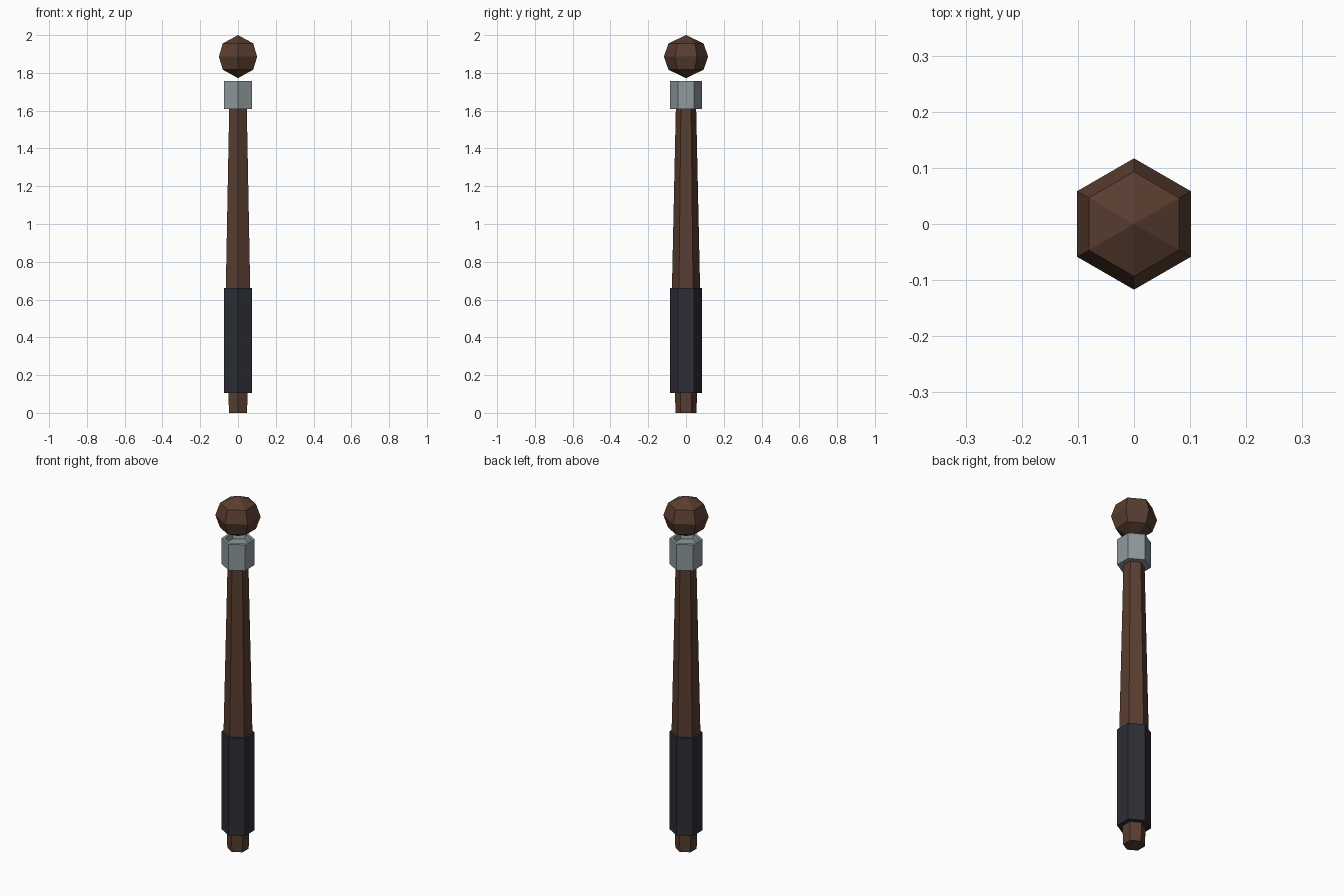
import bpy, bmesh, math

if "Cube" in bpy.data.objects:
    bpy.data.objects.remove(bpy.data.objects["Cube"])

SIDES = 6


def material(name, rgb):
    m = bpy.data.materials.new(name)
    m.diffuse_color = (*rgb, 1.0)
    m.use_nodes = True
    m.node_tree.nodes["Principled BSDF"].inputs["Base Color"].default_value = m.diffuse_color
    return m


wood = material("dark_wood", (0.100, 0.047, 0.029))
steel = material("grey_steel", (0.27, 0.32, 0.335))
leather = material("black_leather", (0.026, 0.027, 0.036))


def lathe(name, profile, mat):
    """Six-sided solid from (radius, z) points, bottom to top; corners on +-y."""
    bm = bmesh.new()
    rings = []
    for r, z in profile:
        if r == 0:
            rings.append([bm.verts.new((0, 0, z))] * SIDES)
        else:
            rings.append([bm.verts.new((r * math.sin(a), -r * math.cos(a), z))
                          for a in (math.tau * i / SIDES for i in range(SIDES))])
    for lo, hi in zip(rings, rings[1:]):
        for i in range(SIDES):
            j = (i + 1) % SIDES
            bm.faces.new(list(dict.fromkeys((lo[i], lo[j], hi[j], hi[i]))))
    # flat end caps where the profile does not close to a point
    if profile[0][0] > 0:
        bm.faces.new(rings[0][::-1])
    if profile[-1][0] > 0:
        bm.faces.new(rings[-1])
    bmesh.ops.recalc_face_normals(bm, faces=bm.faces)
    mesh = bpy.data.meshes.new(name)
    bm.to_mesh(mesh)
    bm.free()
    mesh.materials.append(mat)
    ob = bpy.data.objects.new(name, mesh)
    bpy.context.collection.objects.link(ob)
    return ob


# tapered wooden shaft, widest inside the grip
lathe("shaft", [(0.055, 0.0), (0.059, 0.11), (0.075, 0.64), (0.053, 1.65)], wood)

# wrapped grip
lathe("grip", [(0.086, 0.106), (0.086, 0.66)], leather)

# metal collar with a recessed top
lathe("collar", [(0.085, 1.61), (0.085, 1.757), (0.068, 1.757), (0.062, 1.73)], steel)

# round wooden knob floating just above the collar
lathe("knob", [(0, 1.772), (0.093, 1.817), (0.117, 1.886),
               (0.093, 1.956), (0, 2.0)], wood)
